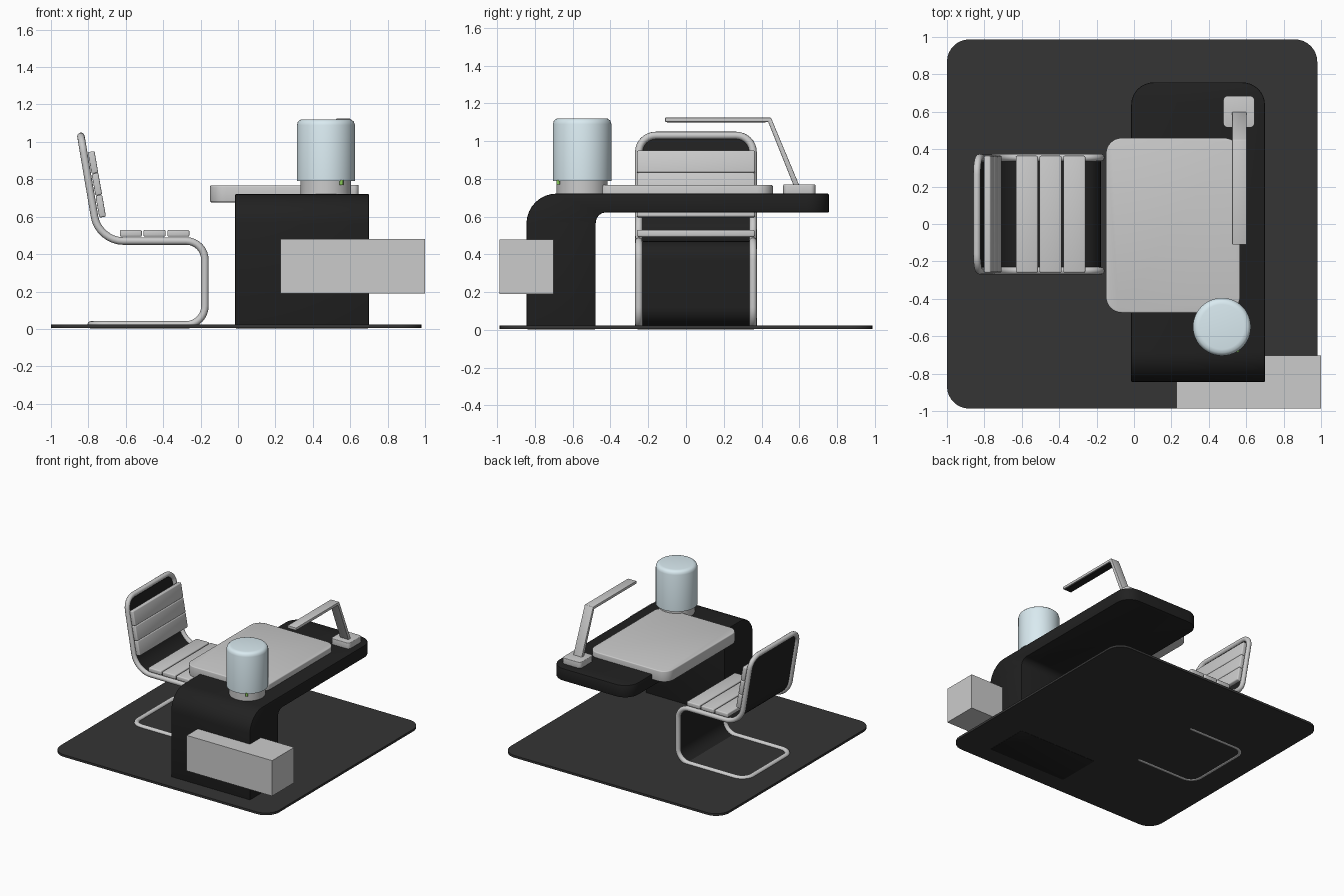
import bpy, bmesh, math
from mathutils import Vector

if "Cube" in bpy.data.objects:
    bpy.data.objects.remove(bpy.data.objects["Cube"])


def material(name, rgb):
    m = bpy.data.materials.new(name)
    m.diffuse_color = (*rgb, 1)
    m.use_nodes = True
    m.node_tree.nodes["Principled BSDF"].inputs["Base Color"].default_value = m.diffuse_color
    return m


BLACK = material("black", (0.015, 0.015, 0.015))
MAT = material("mat_black", (0.035, 0.035, 0.035))
GLASS = material("pale_blue", (0.70, 0.83, 0.88))
GREEN = material("green", (0.25, 0.6, 0.1))


def finish(name, bm, mat=None):
    bmesh.ops.recalc_face_normals(bm, faces=bm.faces)
    me = bpy.data.meshes.new(name)
    bm.to_mesh(me)
    bm.free()
    ob = bpy.data.objects.new(name, me)
    bpy.context.collection.objects.link(ob)
    if mat:
        me.materials.append(mat)
    bpy.ops.object.select_all(action='DESELECT')
    ob.select_set(True)
    bpy.context.view_layer.objects.active = ob
    bpy.ops.object.shade_smooth_by_angle(angle=math.radians(35))
    return ob


def fillet(corners, steps=8):
    """Closed path of (point, radius-like trim) corners with rounded bends."""
    out, n = [], len(corners)
    for i, (p, t) in enumerate(corners):
        p = Vector(p)
        if t == 0:
            out.append(p)
            continue
        a = p + (Vector(corners[i - 1][0]) - p).normalized() * t
        b = p + (Vector(corners[(i + 1) % n][0]) - p).normalized() * t
        ha, hb = a.lerp(p, 0.5523), b.lerp(p, 0.5523)
        for k in range(steps + 1):
            u = k / steps
            v = 1 - u
            out.append(a * v**3 + ha * 3 * v * v * u + hb * 3 * v * u * u + b * u**3)
    return out


def bevel_sharp(bm, width, segs=3):
    if width:
        edges = [e for e in bm.edges if e.calc_face_angle(0) > math.radians(35)]
        bmesh.ops.bevel(bm, geom=edges, offset=width, segments=segs,
                        profile=0.5, affect='EDGES', clamp_overlap=False)


def prism(pts, axis, lo, hi):
    """Extrude a flat outline: axis 'z' takes (x, y), axis 'x' takes (y, z)."""
    bm = bmesh.new()
    place = (lambda p: (p[0], p[1], lo)) if axis == 'z' else (lambda p: (lo, p[0], p[1]))
    face = bm.faces.new([bm.verts.new(place(p)) for p in pts])
    new = bmesh.ops.extrude_face_region(bm, geom=[face])['geom']
    d = hi - lo
    bmesh.ops.translate(bm, vec=(0, 0, d) if axis == 'z' else (d, 0, 0),
                        verts=[g for g in new if isinstance(g, bmesh.types.BMVert)])
    bmesh.ops.recalc_face_normals(bm, faces=bm.faces)
    return bm


def slab(name, x0, x1, y0, y1, z0, z1, r=0, soft=0, mat=None):
    pts = fillet([((x0, y0), r), ((x1, y0), r), ((x1, y1), r), ((x0, y1), r)])
    bm = prism(pts, 'z', z0, z1)
    bevel_sharp(bm, soft)
    return finish(name, bm, mat)


def lathe(name, centre, profile, mat=None, steps=48):
    """Spin an (r, z) profile that starts and ends on the axis."""
    bm = bmesh.new()
    vs = [bm.verts.new((r, 0, z)) for r, z in profile]
    es = [bm.edges.new(p) for p in zip(vs, vs[1:])]
    bmesh.ops.spin(bm, geom=vs + es, cent=(0, 0, 0), axis=(0, 0, 1),
                   angle=2 * math.pi, steps=steps, use_merge=True)
    bmesh.ops.remove_doubles(bm, verts=bm.verts, dist=1e-4)
    ob = finish(name, bm, mat)
    ob.location = centre
    return ob


# Floor mat
slab("floor_mat", -1, 0.98, -0.987, 0.987, 0.006, 0.024, r=0.12, mat=MAT)

# Desk: one bent slab with a rounded free end
outline = fillet([((-0.845, 0.003), 0), ((-0.478, 0.003), 0), ((-0.478, 0.622), 0.055),
                  ((0.757, 0.622), 0), ((0.757, 0.722), 0), ((-0.845, 0.722), 0.16)])
bm = prism(outline, 'x', -0.015, 0.70)
ends = [e for e in bm.edges if all(v.co.y > 0.75 for v in e.verts)
        and abs(e.verts[0].co.z - e.verts[1].co.z) > 0.05]
bmesh.ops.bevel(bm, geom=ends, offset=0.12, segments=8, profile=0.5, affect='EDGES')
bevel_sharp(bm, 0.006, 2)
finish("desk", bm, BLACK)

# Grey desk top panel and the box let into the desk leg
slab("desk_panel", -0.15, 0.567, -0.475, 0.46, 0.677, 0.767, r=0.085, soft=0.008)
slab("side_box", 0.227, 1.0, -0.987, -0.702, 0.19, 0.48)

# Round container with a pale cover
lathe("container_base", (0.47, -0.55, 0),
      [(0, 0.715), (0.135, 0.715), (0.135, 0.80), (0, 0.80)])
lathe("container_cover", (0.47, -0.55, 0),
      [(0, 0.79), (0.155, 0.79), (0.155, 1.09), (0.15, 1.107),
       (0.138, 1.118), (0.12, 1.121), (0, 1.121)], GLASS)
lathe("indicator_light", (0.553, -0.676, 0),
      [(0, 0.77), (0.01, 0.77), (0.01, 0.795), (0, 0.795)], GREEN, 12)

# Desk lamp
slab("lamp_base", 0.477, 0.645, 0.515, 0.685, 0.715, 0.77, r=0.025, soft=0.005)
bm = prism([(0.60, 0.765), (0.57, 0.765), (0.435, 1.102), (-0.11, 1.102),
            (-0.11, 1.124), (0.45, 1.124)], 'x', 0.525, 0.602)
bevel_sharp(bm, 0.003, 2)
finish("lamp_arm", bm)
slab("lamp_strip", 0.535, 0.592, -0.10, 0.42, 1.099, 1.104, mat=BLACK)

# Chair frame: a single closed tube loop
side = [(-0.785, 0.022, 0.09), (-0.177, 0.022, 0.10), (-0.177, 0.47, 0.10),
        (-0.745, 0.47, 0.13), (-0.84, 1.03, 0.09)]
Y0, Y1 = -0.25, 0.355
loop = fillet([((x, Y0, z), t) for x, z, t in side]
              + [((x, Y1, z), t) for x, z, t in reversed(side)])
cu = bpy.data.curves.new("chair_frame", 'CURVE')
cu.dimensions = '3D'
cu.bevel_depth = 0.02
cu.bevel_resolution = 4
sp = cu.splines.new('POLY')
sp.points.add(len(loop) - 1)
for q, p in zip(sp.points, loop):
    q.co = (*p, 1)
sp.use_cyclic_u = True
bpy.context.collection.objects.link(bpy.data.objects.new("chair_frame", cu))

# Chair sling: thin dark sheet stretched across the whole loop
bm = bmesh.new()
vs = [bm.verts.new(p) for p in loop]
n = len(vs)
for i in range(n // 2 - 1):
    bm.faces.new((vs[i], vs[i + 1], vs[n - 2 - i], vs[n - 1 - i]))
finish("chair_sling", bm, BLACK)


# Chair slats: three on the seat, three on the back
def slat(name, x, z, tilt):
    bm = bmesh.new()
    bmesh.ops.create_cube(bm, size=1)
    bmesh.ops.scale(bm, vec=(0.118, 0.625, 0.036), verts=bm.verts)
    bevel_sharp(bm, 0.008)
    ob = finish(name, bm)
    ob.location = (x, (Y0 + Y1) / 2, z)
    ob.rotation_euler.y = tilt


for i in range(3):
    slat(f"seat_slat_{i + 1}", -0.573 + 0.127 * i, 0.511, 0)
    slat(f"back_slat_{i + 1}", -0.734 - 0.0205 * i, 0.656 + 0.117 * i, math.radians(80))
